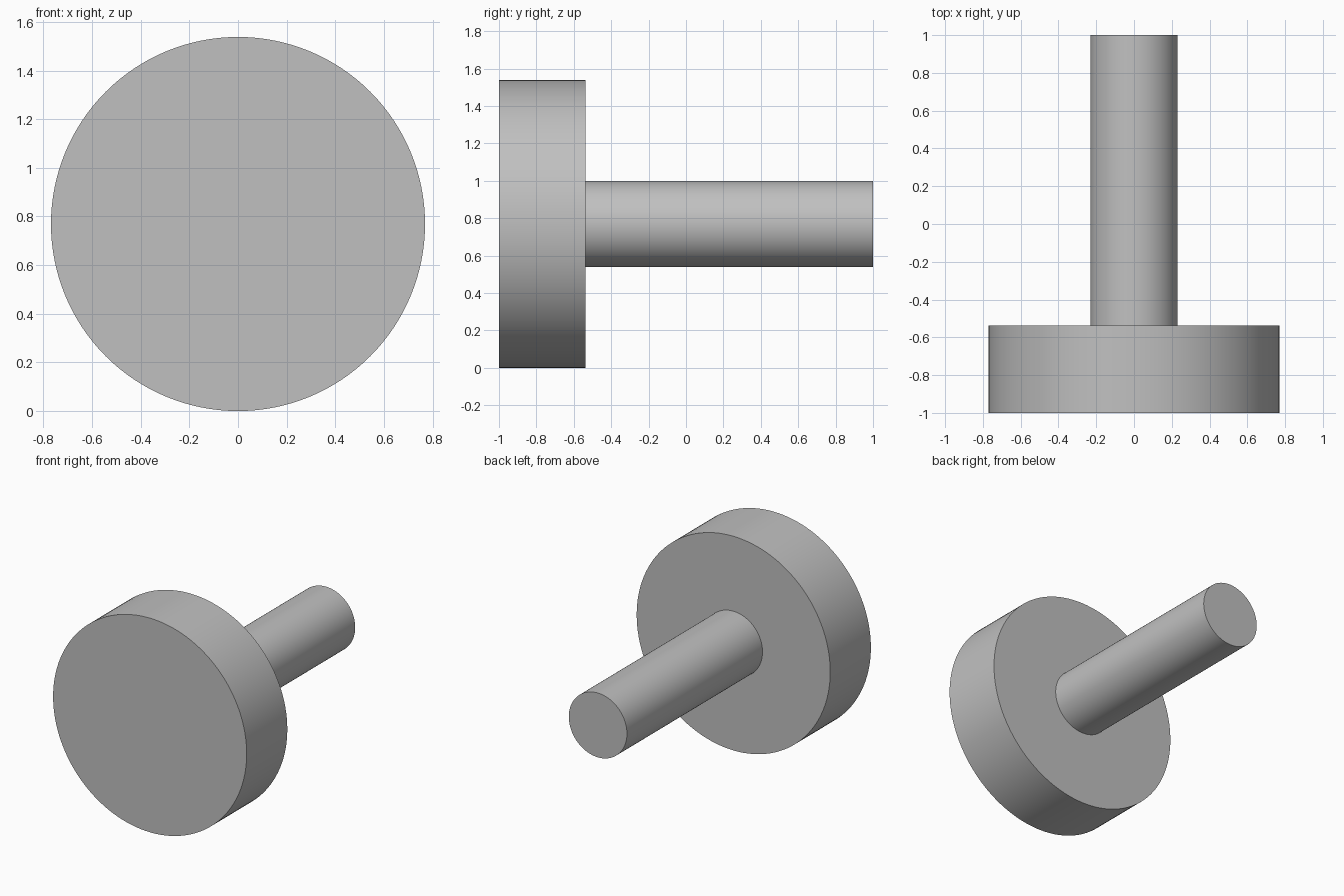
import bpy
from math import radians

cube = bpy.data.objects.get("Cube")
if cube:
    bpy.data.objects.remove(cube, do_unlink=True)

HEAD_RADIUS = 0.769
SHAFT_RADIUS = 0.231
HEAD_BACK = -0.5385

# Single plain grey
grey = bpy.data.materials.new("plain grey")
grey.use_nodes = True
colour = (0.53, 0.53, 0.53, 1)
grey.diffuse_color = colour
grey.node_tree.nodes["Principled BSDF"].inputs["Base Color"].default_value = colour


def rod(name, radius, front, back):
    """Smooth cylinder along y with crisp flat ends."""
    bpy.ops.mesh.primitive_cylinder_add(
        vertices=128, radius=radius, depth=back - front,
        location=(0, (front + back) / 2, HEAD_RADIUS),
        rotation=(radians(90), 0, 0))
    obj = bpy.context.object
    obj.name = obj.data.name = name
    obj.data.materials.append(grey)
    bpy.ops.object.shade_smooth_by_angle(angle=radians(30))
    return obj


# Wide disc head at the front, slim shaft set slightly into its back
rod("disc_head", HEAD_RADIUS, -1, HEAD_BACK)
rod("shaft", SHAFT_RADIUS, HEAD_BACK - 0.01, 1)
